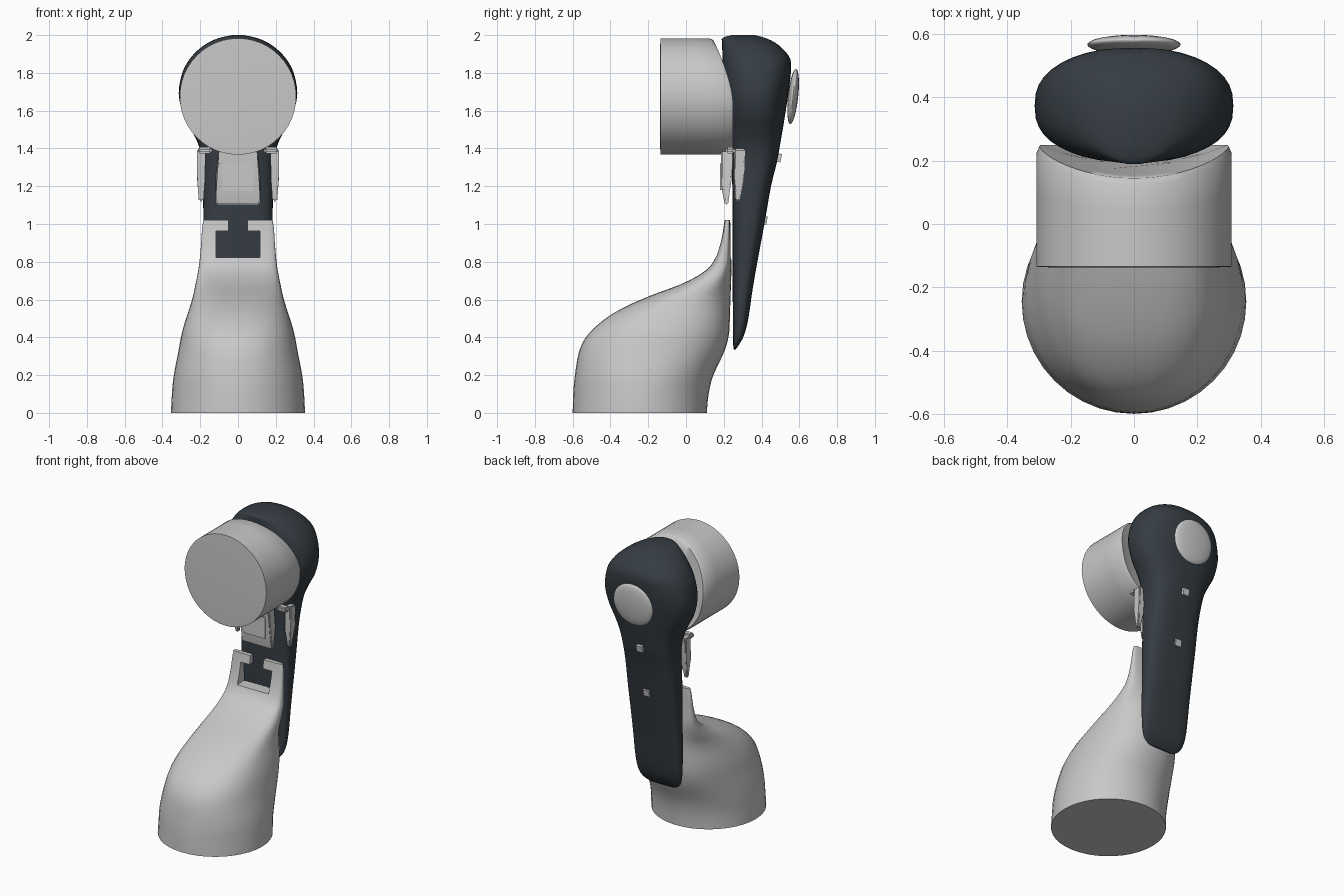
import bpy, bmesh, math
from mathutils import Matrix, Vector

cube = bpy.data.objects.get("Cube")
if cube:
    bpy.data.objects.remove(cube)


def material(name, rgb):
    m = bpy.data.materials.new(name)
    m.use_nodes = True
    m.diffuse_color = (*rgb, 1)
    m.node_tree.nodes["Principled BSDF"].inputs["Base Color"].default_value = (*rgb, 1)
    return m


LIGHT = material("light grey", (0.58, 0.58, 0.58))
DARK = material("dark slate", (0.036, 0.046, 0.056))


def finish(name, bm, mat, angle=50):
    bmesh.ops.recalc_face_normals(bm, faces=bm.faces)
    me = bpy.data.meshes.new(name)
    bm.to_mesh(me)
    bm.free()
    me.materials.append(mat)
    ob = bpy.data.objects.new(name, me)
    bpy.context.collection.objects.link(ob)
    if angle:
        bpy.ops.object.select_all(action='DESELECT')
        ob.select_set(True)
        bpy.context.view_layer.objects.active = ob
        bpy.ops.object.shade_smooth_by_angle(angle=math.radians(angle))
    return ob


def skin(rings):
    """Bridge equal rings of points and cap both ends."""
    bm = bmesh.new()
    loops = [[bm.verts.new(p) for p in ring] for ring in rings]
    n = len(loops[0])
    for a, b in zip(loops, loops[1:]):
        for i in range(n):
            j = (i + 1) % n
            bm.faces.new((a[i], a[j], b[j], b[i]))
    bm.faces.new(loops[0])
    bm.faces.new(loops[-1])
    return bm


def smooth_rows(rows, steps=3):
    """Add in-between rows along a smooth curve."""
    out = []
    for k in range(len(rows) - 1):
        q = [rows[min(max(k + d, 0), len(rows) - 1)] for d in (-1, 0, 1, 2)]
        for s in range(steps):
            t = s / steps
            out.append([b + 0.5 * t * (c - a + t * (2*a - 5*b + 4*c - d + t * (3*(b - c) + d - a)))
                        for a, b, c, d in zip(*q)])
    return out + [list(rows[-1])]


def loft(rows, n=40):
    """Rows are height, half width, front y, back y, squareness."""
    rings = []
    for z, hx, y0, y1, e in smooth_rows(rows):
        ring = []
        for i in range(n):
            a = 2 * math.pi * i / n
            c, s = math.cos(a), math.sin(a)
            ring.append((hx * math.copysign(abs(c) ** (2 / e), c),
                         (y0 + y1) / 2 + (y1 - y0) / 2 * math.copysign(abs(s) ** (2 / e), s), z))
        rings.append(ring)
    return skin(rings)


def box(name, size, loc, mat, tilt=0, bevel=0.0):
    bm = bmesh.new()
    bmesh.ops.create_cube(bm, size=1)
    bmesh.ops.scale(bm, vec=size, verts=bm.verts)
    if bevel:
        bmesh.ops.bevel(bm, geom=bm.edges[:], offset=bevel, segments=2, affect='EDGES')
    bmesh.ops.transform(bm, matrix=Matrix.Translation(loc) @ Matrix.Rotation(tilt, 4, 'X'), verts=bm.verts)
    return finish(name, bm, mat, 40 if bevel else 0)


# Flowing foot that narrows into a thin upright neck
foot = finish("foot", loft([
    (0, .355, -.6, .11, 2), (.1, .35, -.597, .12, 2), (.2, .34, -.588, .145, 2.1),
    (.33, .315, -.565, .205, 2.2), (.42, .298, -.515, .228, 2.3), (.5, .275, -.425, .232, 2.4),
    (.56, .255, -.325, .234, 2.4), (.62, .238, -.19, .236, 2.4), (.68, .225, -.03, .238, 2.5),
    (.74, .213, .085, .24, 2.8), (.8, .204, .145, .24, 3.2), (.9, .195, .182, .236, 3.6),
    (.98, .19, .198, .235, 4), (1.02, .183, .204, .234, 4)]), LIGHT)

# Window and slot cut through the neck
for label, size, z in (("window_cutter", (.235, .5, .14), .892), ("slot_cutter", (.1, .5, .2), 1.03)):
    cutter = box(label, size, (0, .2, z), LIGHT)
    cutter.hide_render = True
    cutter.hide_viewport = True
    cut = foot.modifiers.new(label, 'BOOLEAN')
    cut.operation = 'DIFFERENCE'
    cut.solver = 'EXACT'
    cut.object = cutter

# Tapered back body with a rounded head
finish("back_body", loft([
    (.335, .09, .252, .262, 2.5), (.36, .135, .25, .28, 2.8), (.41, .158, .249, .307, 3),
    (.5, .17, .248, .33, 3), (.7, .176, .247, .36, 3), (1, .183, .246, .415, 3),
    (1.2, .185, .245, .45, 3), (1.33, .19, .242, .482, 3), (1.42, .21, .238, .498, 2.8),
    (1.5, .247, .23, .512, 2.6), (1.58, .29, .218, .525, 2.5), (1.69, .314, .205, .542, 2.5),
    (1.8, .295, .196, .555, 2.5), (1.87, .258, .194, .553, 2.5), (1.92, .213, .192, .52, 2.4),
    (1.96, .158, .191, .472, 2.3), (1.985, .1, .193, .42, 2.2), (2, .03, .24, .365, 2)]), DARK)

# Barrel: flat front, back end swept forward at the top
R, ZC, N = .308, 1.675, 48


def barrel_ring(r, y_of):
    return [(r * math.cos(a), y_of(math.sin(a)), ZC + r * math.sin(a))
            for a in (2 * math.pi * i / N for i in range(N))]


def rear(s):
    return .25 - .105 * max(0, s + .15) ** 1.6 / 1.25


rings = [barrel_ring(R * .86, lambda s: -.137), barrel_ring(R, lambda s: -.135)]
rings += [barrel_ring(R, lambda s, t=t: -.135 + t * (rear(s) + .115)) for t in (.33, .66, 1)]
rings += [barrel_ring(R * .97, lambda s: rear(s)),
          barrel_ring(R * .75, lambda s: rear(s * .75) - .025),
          barrel_ring(R * .4, lambda s: rear(s * .4) - .05)]
finish("barrel", skin(rings), LIGHT, 60)

# Lens-shaped rear cover
bm = bmesh.new()
bmesh.ops.create_uvsphere(bm, u_segments=32, v_segments=12, radius=1)
bmesh.ops.transform(bm, matrix=Matrix.Translation((0, .567, 1.675)) @ Matrix.Rotation(math.radians(-6), 4, 'X')
                    @ Matrix.Diagonal((.148, .027, .147, 1)), verts=bm.verts)
finish("rear_cover", bm, LIGHT)

# Small studs down the back
for name, y, z in (("upper_stud", .493, 1.35), ("lower_stud", .418, 1.02)):
    box(name, (.045, .022, .045), (0, y, z), LIGHT, -.18)


# Trigger and side grips: wedge plates from a side profile
def wedge(name, profile, x_mid, widths, bevel):
    bm = bmesh.new()
    sides = [[bm.verts.new((x_mid + side * w, y, z)) for (y, z), w in zip(profile, widths)] for side in (-1, 1)]
    n = len(profile)
    for i in range(n):
        j = (i + 1) % n
        bm.faces.new((sides[0][i], sides[0][j], sides[1][j], sides[1][i]))
    for s in sides:
        bm.faces.new(s)
    bmesh.ops.recalc_face_normals(bm, faces=bm.faces)
    bmesh.ops.bevel(bm, geom=bm.edges[:], offset=bevel, segments=2, affect='EDGES')
    return finish(name, bm, LIGHT, 45)


wedge("trigger", [(.205, 1.1), (.187, 1.2), (.185, 1.4), (.25, 1.4), (.243, 1.25), (.222, 1.1)],
      0, [.118, .118, .1, .1, .118, .118], .008)
# Raised pad on the trigger face
box("trigger_pad", (.165, .01, .15), (0, .185, 1.25), LIGHT, 0, .004)
for side, label in ((1, "left"), (-1, "right")):
    wedge(label + "_grip", [(.262, 1.12), (.252, 1.25), (.255, 1.4), (.315, 1.4), (.31, 1.25), (.285, 1.12)],
          side * .195, [.012, .028, .022, .022, .028, .012], .008)
    # Collar under the barrel
    box(label + "_collar", (.075, .05, .035), (side * .175, .235, 1.39), LIGHT, 0, .01)
